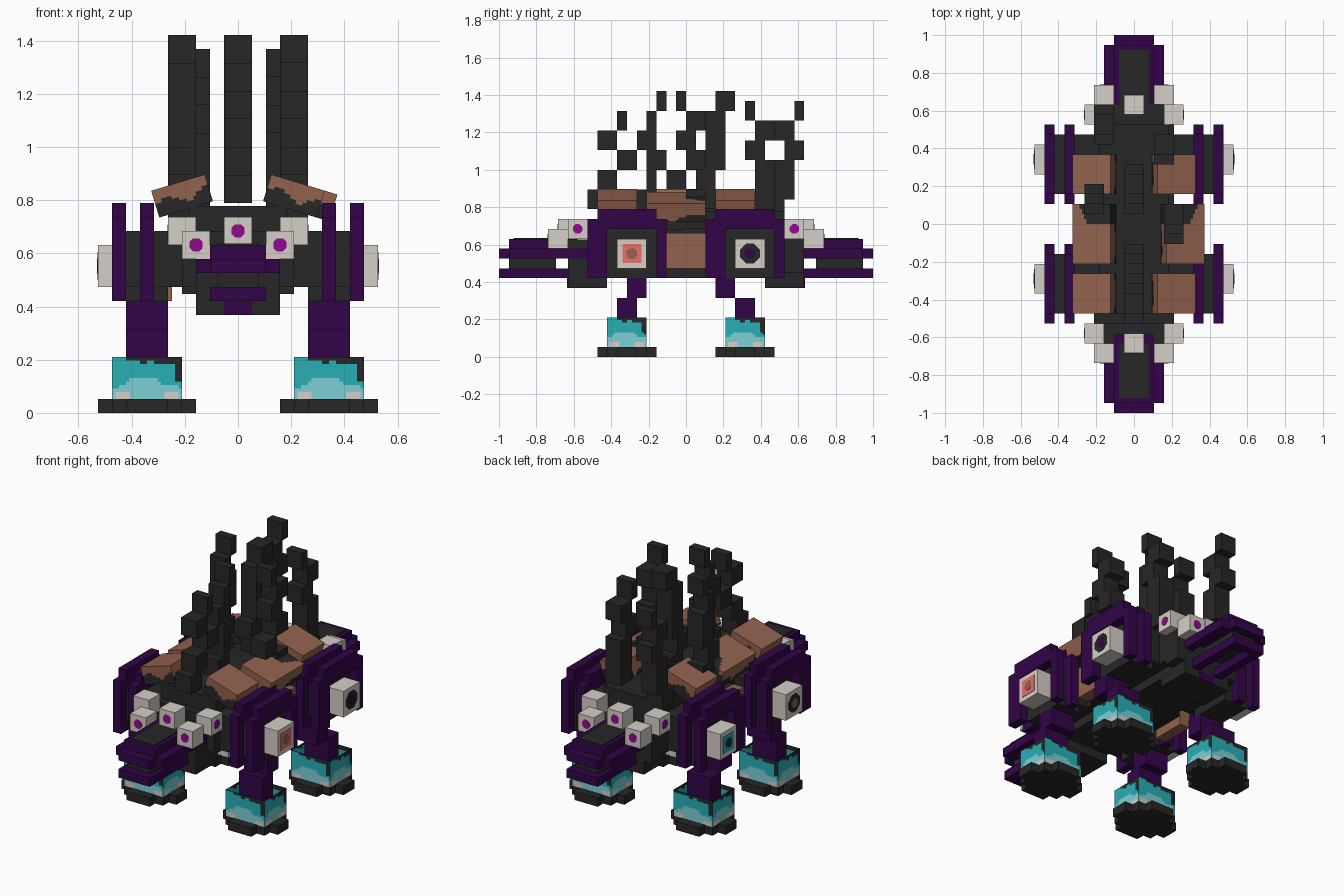
import bpy, bmesh, math
from mathutils import Matrix, Vector

cube = bpy.data.objects.get("Cube")
if cube:
    bpy.data.objects.remove(cube)

U = 2 / 38  # one block


def material(name, rgb):
    m = bpy.data.materials.new(name)
    m.use_nodes = True
    c = (*rgb, 1)
    m.diffuse_color = c
    b = next(n for n in m.node_tree.nodes if n.type == 'BSDF_PRINCIPLED')
    b.inputs["Base Color"].default_value = c
    b.inputs["Roughness"].default_value = 0.9
    return m


DARK = material("charcoal", (.020, .020, .020))
PURPLE = material("deep_purple", (.032, .0015, .065))
BROWN = material("clay_brown", (.29, .122, .075))
BONE = material("bone", (.67, .62, .57))
TEAL = material("teal", (.02, .43, .46))
AQUA = material("pale_aqua", (.2, .63, .67))
MAGENTA = material("magenta", (.28, .003, .28))
PINK = material("coral_pink", (.8, .17, .155))


def finish(name, bm, mats):
    me = bpy.data.meshes.new(name)
    bm.to_mesh(me)
    bm.free()
    for m in mats:
        me.materials.append(m)
    ob = bpy.data.objects.new(name, me)
    bpy.context.collection.objects.link(ob)
    return ob


def add_box(bm, x0, x1, y0, y1, z0, z1):
    size = Matrix.Diagonal((abs(x1 - x0) * U, abs(y1 - y0) * U, abs(z1 - z0) * U, 1))
    mid = Vector((x0 + x1, y0 + y1, z0 + z1)) * U / 2
    bmesh.ops.create_cube(bm, size=1, matrix=Matrix.Translation(mid) @ size)


def boxes(name, mat, *dims):
    """One object from several boxes, measured in blocks."""
    bm = bmesh.new()
    for d in dims:
        add_box(bm, *d)
    return finish(name, bm, [mat])


def painted(name, dims, mats, rule):
    """Boxes cut into small cells, coloured by a rule on each cell's centre."""
    bm = bmesh.new()
    for d in dims:
        add_box(bm, *d)
    for axis in range(3):
        lo = min(d[axis * 2] for d in dims)
        hi = max(d[axis * 2 + 1] for d in dims)
        n = Vector([float(i == axis) for i in range(3)])
        for k in range(1, int((hi - lo) / .25)):
            bmesh.ops.bisect_plane(bm, geom=bm.verts[:] + bm.edges[:] + bm.faces[:],
                                   plane_co=n * (lo + k * .25) * U, plane_no=n)
    for f in bm.faces:
        f.material_index = rule(f.calc_center_median() / U, f.normal)
    return finish(name, bm, mats)


def disc(name, mat, centre, axis, radius, lift, sides=8):
    """Thin flat plate lying on a face that points along axis."""
    bm = bmesh.new()
    n = Vector(axis)
    m = (Matrix.Translation(Vector(centre) * U + n * lift)
         @ n.to_track_quat('Z', 'Y').to_matrix().to_4x4()
         @ Matrix.Rotation(math.pi / sides, 4, 'Z'))
    bmesh.ops.create_cone(bm, cap_ends=True, segments=sides, radius1=radius * U,
                          radius2=radius * U, depth=.003, matrix=m)
    return finish(name, bm, [mat])


# Body
boxes("body_core", DARK, (-4, 4, -10, 10, 9, 13), (-3, 3, -9, 9, 8, 9),
      (-3.5, 3.5, -9, 10, 13, 14.8), (-4.7, 4.7, -2, 2, 9, 12.6))
boxes("rear_shoulder", DARK, (-4, 4, 10, 12, 8.5, 12))
boxes("side_panel_right", BROWN, (-6, -4.7, -2, 2, 8, 12.6))
boxes("side_panel_left", BROWN, (4.7, 6, -2, 2, 9, 12.6))

# The two opposite heads, with jaws built as open frames
for s, end in ((-1, "front"), (1, "rear")):
    def span(name, mat, *ds):
        return boxes(name, mat, *[(a, b, *sorted((s * c, s * d)), e, f)
                                  for a, b, c, d, e, f in ds])
    span(end + "_neck", DARK, (-3, 3, 8, 12, 7, 11.9))
    span(end + "_upper_jaw", PURPLE, (-3, -2, 10, 18, 10, 11), (2, 3, 10, 18, 10, 11),
         (-2, 2, 17, 19, 10, 11), (-2, 2, 11, 18, 11, 12))
    span(end + "_snout_inlay", DARK, (-1.5, 1.5, 12, 17.5, 12, 12.1))
    span(end + "_mouth", DARK, (-1.5, 1.5, 13.2, 18, 9, 10))
    span(end + "_lower_jaw", PURPLE, (-2, -1, 10, 18, 8, 9), (1, 2, 10, 18, 8, 9),
         (-2, 2, 18, 19, 8, 9), (-1, 1, 12, 12.1, 7, 8))
    # Eye cubes with pupils
    span(end + "_middle_eye", BONE, (-1, 1, 11, 13, 12, 14))
    disc(end + "_middle_pupil", MAGENTA, (0, s * 13, 13), (0, s, 0), .52, .001)
    for x, side in ((-1, "right"), (1, "left")):
        tag = f"{end}_{side}"
        a, b = sorted((2 * x, 4 * x))
        span(tag + "_inner_eye", BONE, (a, b, 12, 14, 11, 13))
        disc(tag + "_inner_pupil", MAGENTA, (3 * x, s * 14, 12), (0, s, 0), .52, .001)
        a, b = sorted((3 * x, 5 * x))
        span(tag + "_outer_eye", BONE, (a, b, 10, 12, 12, 14))
        disc(tag + "_outer_pupil", MAGENTA, (5 * x, s * 11, 13), (x, 0, 0), .52, .001)


# Painted bands on the boots, with a dark worn corner at the right of each side
def boot_rule(cx, cy, ragged):
    def rule(c, n):
        right = Vector((0, 0, 1)).cross(n)
        u = right.dot(c - Vector((cx, cy, 0)))
        edge = 2.5 if abs(n.y) > .5 else 2
        rim = 3.75 - .12 * max(0, u + 1) - (1.1 if u > edge - .4 else 0)
        if u < -edge + 1 and ragged:
            rim = 5
        if c.z > rim + .12 * math.sin(u * 5):
            return 2
        if c.z > 2.2 + .4 * math.cos(u * 1.3 + .4) + .1 * math.sin(u * 4):
            return 1
        return 3 if c.z < 1.45 and abs(abs(u) - edge + .7) < .45 else 0
    return rule


# Legs
IRIS = {(1, -1): (PINK, BROWN), (1, 1): (DARK, PURPLE),
        (-1, 1): (TEAL, DARK), (-1, -1): (DARK, BROWN)}
for x, side in ((-1, "right"), (1, "left")):
    for s, end in ((-1, "front"), (1, "rear")):
        tag = f"{end}_{side}"
        dy = 0 if s < 0 else 12

        def leg(name, mat, *ds):
            return boxes(name, mat, *[(*sorted((x * a, x * b)), *r) for a, b, *r in ds])
        # Arched armour plates either side of the hip
        leg(tag + "_hip_plates", PURPLE,
            *[d for a in (6, 8) for d in (
                (a, a + 1, dy - 10, dy - 8, 8, 14), (a, a + 1, dy - 9, dy - 3, 13, 15),
                (a, a + 1, dy - 3, dy - 2, 8, 14))])
        leg(tag + "_hip", DARK, (3.5, 8, dy - 9, dy - 3, 9, 13),
            (5, 8, dy - 8, dy - 3, 8, 9))
        leg(tag + "_hip_eye", BONE, (7.5, 10, dy - 7, dy - 4, 9, 12))
        outer, inner = IRIS[(x, s)]
        sides = 4 if outer in (PINK, TEAL) else 8
        c = (10 * x, dy - 5.5, 10.5)
        disc(tag + "_iris", outer, c, (x, 0, 0), 1.38 if sides == 4 else 1.08, .001, sides)
        disc(tag + "_hip_pupil", inner, c, (x, 0, 0), .58, .003)
        # Stepped shin
        up, low = ((-6, -4), (-7, -5)) if s < 0 else ((3, 5), (5, 7))
        leg(tag + "_shin", PURPLE, (5, 8, *up, 6, 8), (5, 8, *low, 1, 6))
        # Open boot with thin walls, on a stepped round sole
        m, cx, t = 6 * s, 6.5 * x, .06
        painted(tag + "_boot", [(cx - 2.5, cx + 2.5, m - 2, m - 2 + t, 1, 4),
                                (cx - 2.5, cx + 2.5, m + 2 - t, m + 2, 1, 4),
                                (cx - 2.5, cx - 2.5 + t, m - 2 + t, m + 2 - t, 1, 4),
                                (cx + 2.5 - t, cx + 2.5, m - 2 + t, m + 2 - t, 1, 4)],
                [AQUA, TEAL, DARK, BONE], boot_rule(cx, m, x * s > 0 or s < 0 and x < 0
                                                    or s < 0))
        boxes(tag + "_sole", DARK, *[(cx - w, cx + w, m - d, m + d, 0, 1)
                                     for w, d in ((3.5, 1), (2.5, 2), (1.5, 3))])


# Tilted back shells, brown above a ragged dark underside
def shell_rule(c, n):
    wave = .3 * math.sin(c.x * 2.2 + c.y * 1.3) + .15 * math.sin(c.y * 4 + c.x)
    if abs(n.x) > .5:
        wave -= .6
    return 0 if n.z > .5 or (n.z > -.5 and c.z > wave) else 1


# Worn shells: only the outer corner of the top is still brown
def worn_rule(side):
    def rule(c, n):
        if n.x * side > .5:
            return 0 if c.z > -.2 else 1
        return 0 if c.z > .4 and c.x * side > .9 + c.y * .5 else 1
    return rule


for x, side in ((-1, "right"), (1, "left")):
    for y0, y1, label in ((-9, -5, "front"), (-4, 0, "middle"), (0, 2, "worn"), (3, 7, "rear")):
        h = (y1 - y0) / 2
        rule = worn_rule(x) if label == "worn" else shell_rule
        ob = painted(f"{label}_{side}_shell", [(-2, 2, -h, h, -1, 1)], [BROWN, DARK], rule)
        shift = .9 if (label in ("middle", "worn") and x > 0) else 0
        ob.location = (x * (4 + shift) * U, (y0 + y1) / 2 * U, (15.5 - shift * .3) * U)
        ob.rotation_euler.y = x * math.radians(17)

# Zigzag stacks: left edge, right edge, top, then y spans from the top down
STACKS = {
    "front_stack": (-1, 1, 25, [(-7, -6), (-9, -7), (-7, -5), (-9, -7), (-10, -8)]),
    "middle_stack": (-1, 1, 27, [(-3, -2), (-4, -3), (-5, -3), (-4, -2), (-4, -3), (-5, -3)]),
    "back_stack": (-1, 1, 27, [(3, 5), (2, 4), (2, 4), (2, 4), (1, 3), (2, 6)]),
    "left_stack": (3, 5, 27, [(-1, 0), (0, 2), (-1, 1), (0, 2), (-2, 0), (0, 2), (0, 2)]),
    "right_stack": (-5, -3, 27, [(3, 4), (2, 3), (2, 4), (2, 4), (1, 3), (2, 4), (2, 4)]),
    "rear_left_stack": (2, 4, 26, [(6, 7), (7, 9), (6, 8), (7, 9), (7, 9), (7, 9)]),
    "rear_right_stack": (-4, -2, 26, [(11, 12), (9, 11), (10, 12), (9, 11), (9, 11), (8, 10)]),
}
for name, (x0, x1, top, spans) in STACKS.items():
    boxes(name, DARK, *[(x0, x1, a, b, top - 2 * i - 2, top - 2 * i)
                        for i, (a, b) in enumerate(spans)])
